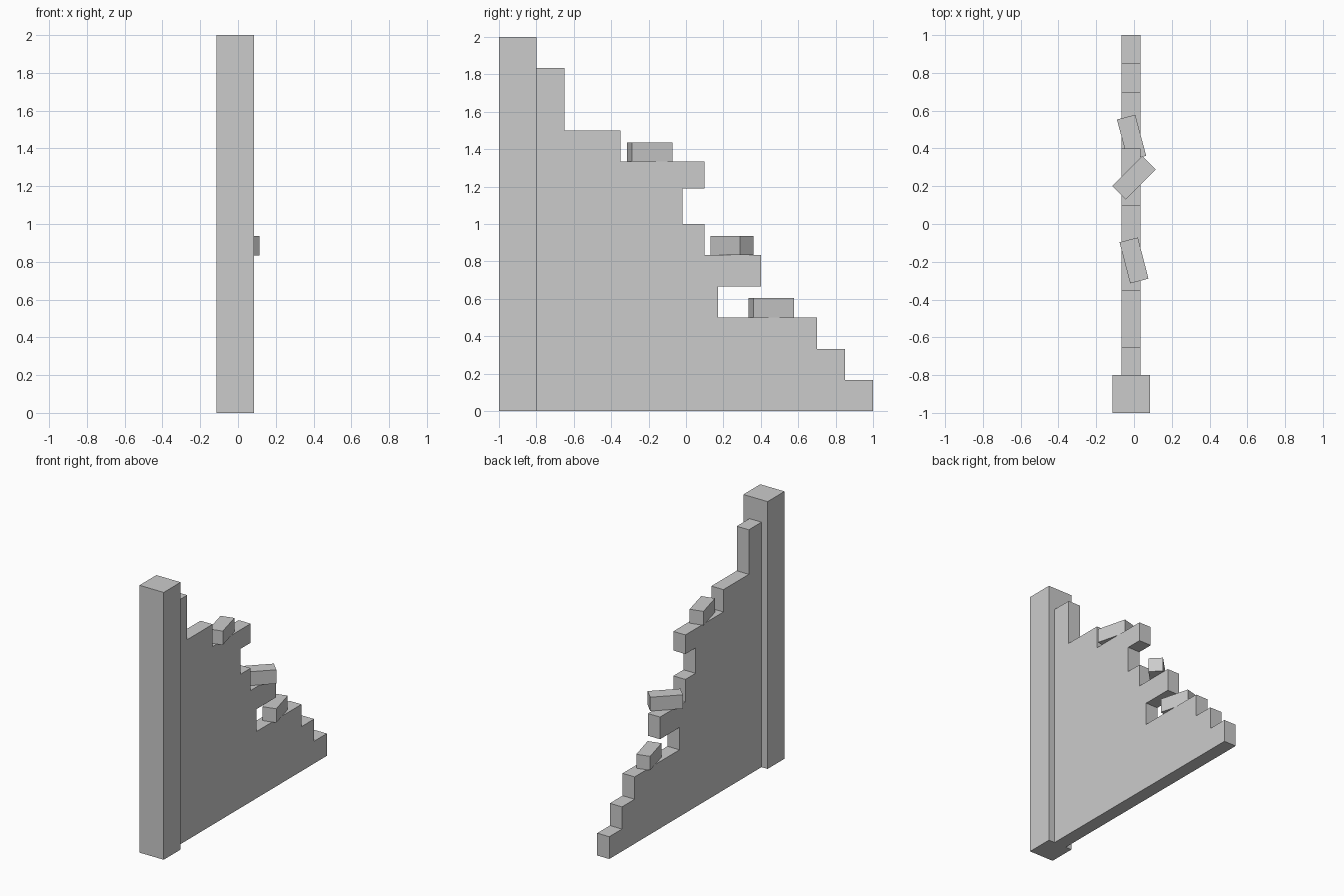
import bpy, bmesh
from math import radians
from mathutils import Matrix

if "Cube" in bpy.data.objects:
    bpy.data.objects.remove(bpy.data.objects["Cube"])


def make_object(name, bm):
    bmesh.ops.recalc_face_normals(bm, faces=bm.faces)
    mesh = bpy.data.meshes.new(name)
    bm.to_mesh(mesh)
    bm.free()
    obj = bpy.data.objects.new(name, mesh)
    bpy.context.collection.objects.link(obj)
    return obj


def box(name, size, base, turn=0):
    """Box standing on its base centre, turned about z in degrees."""
    bm = bmesh.new()
    bmesh.ops.create_cube(bm, size=1)
    bm.transform(Matrix.Translation(base) @ Matrix.Rotation(radians(turn), 4, 'Z')
                 @ Matrix.Diagonal((*size, 1)) @ Matrix.Translation((0, 0, 0.5)))
    return make_object(name, bm)


# Corner pillar
box("pillar", (0.2, 0.2, 2.0), (-0.015, -0.9, 0))

# Broken wall: stepped brick outline (y, z) extruded across x
outline = [(-0.8, 0), (1, 0), (1, 0.167), (0.85, 0.167), (0.85, 0.333),
           (0.7, 0.333), (0.7, 0.5), (0.17, 0.5), (0.17, 0.667), (0.4, 0.667),
           (0.4, 0.833), (0.1, 0.833), (0.1, 1.0), (-0.02, 1.0), (-0.02, 1.19),
           (0.1, 1.19), (0.1, 1.333), (-0.35, 1.333), (-0.35, 1.5),
           (-0.65, 1.5), (-0.65, 1.833), (-0.8, 1.833)]
bm = bmesh.new()
face = bm.faces.new([bm.verts.new((-0.065, y, z)) for y, z in outline])
side = bmesh.ops.extrude_face_region(bm, geom=[face])["geom"]
bmesh.ops.translate(bm, vec=(0.1, 0, 0),
                    verts=[v for v in side if isinstance(v, bmesh.types.BMVert)])
make_object("broken_wall", bm)

# Loose bricks resting on the steps
for name, base, turn in [("upper_brick", (0, -0.193, 1.333), 14.5),
                         ("middle_brick", (0, 0.245, 0.833), -45),
                         ("lower_brick", (-0.013, 0.457, 0.5), 15)]:
    box(name, (0.1, 0.225, 0.104), base, turn)
